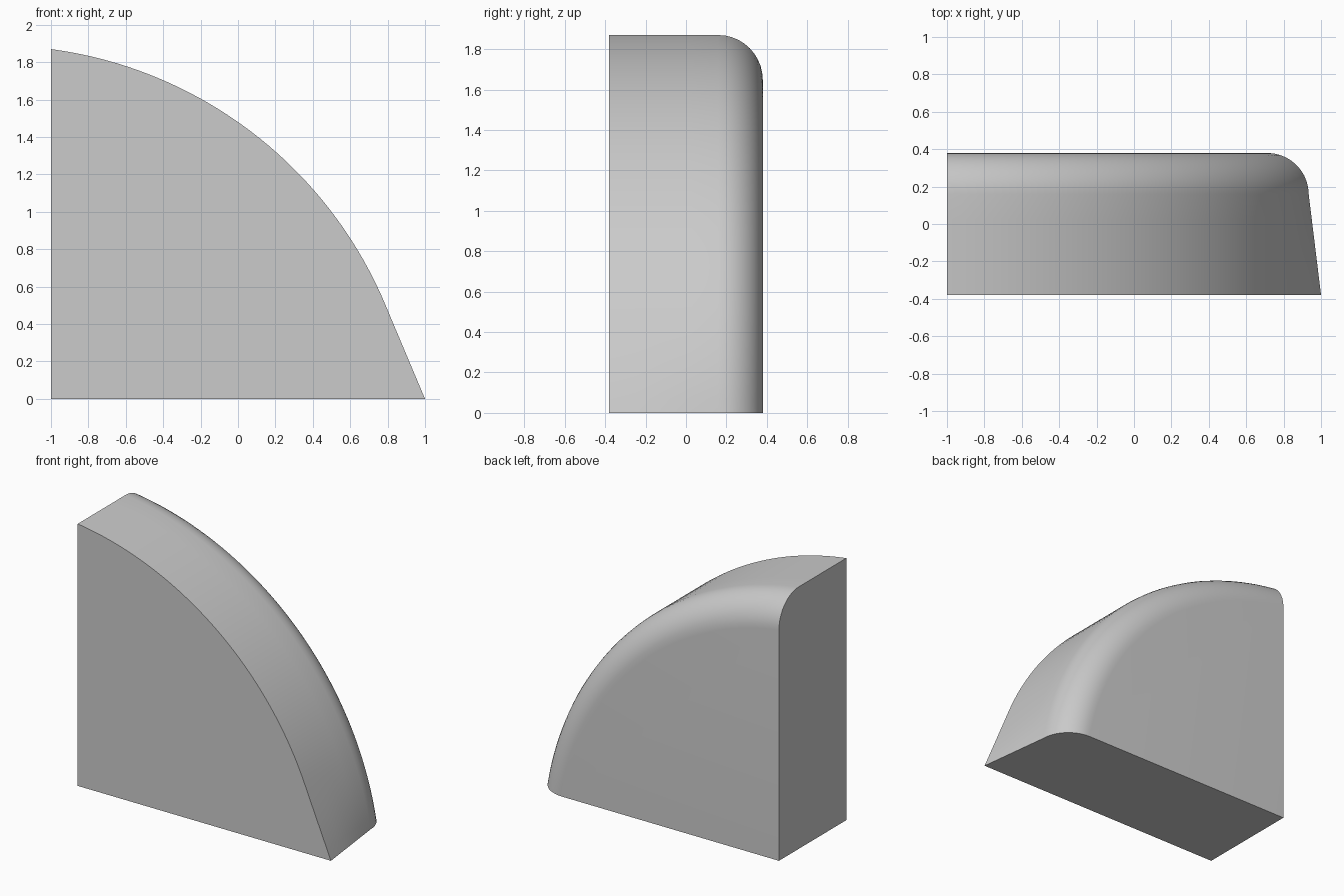
import bpy, bmesh
from math import sin, cos, asin, acos, pi

if "Cube" in bpy.data.objects:
    bpy.data.objects.remove(bpy.data.objects["Cube"])

CX, CZ, R = -1.299, -0.374, 2.264    # centre and radius of the curved outline
DEPTH, ROUND = 0.38, 0.22            # half depth, rounding of the back edge
N = 40
TIP_Z = 0.55                         # below this the front edge runs straight to the toe


def outline(inset, blend):
    """Arc from the floor to the left wall; blend pulls its foot out to the toe."""
    r = R - inset
    a0, a1 = asin(-CZ / r), acos((-1 - CX) / r)
    pts = []
    for i in range(N + 1):
        a = a0 + (a1 - a0) * i / N
        x, z = CX + r * cos(a), CZ + r * sin(a)
        if z < TIP_Z:
            line = 1 - z * (1 - 0.768) / TIP_Z
            x += (max(line, x) - x) * blend
        pts.append((x, z))
    pts[0] = (pts[0][0], 0)
    pts[-1] = (-1, pts[-1][1])
    return pts


# Sections from front to back: (y, inset, toe blend)
start = DEPTH - ROUND
sections = [(-DEPTH + (start + DEPTH) * k / 4, 0, 1 - k / 4) for k in range(5)]
for k in range(1, 11):
    t = k / 10 * pi / 2
    sections.append((start + ROUND * sin(t), ROUND * (1 - cos(t)), 0))

bm = bmesh.new()
rings = [[bm.verts.new((x, y, z)) for x, z in outline(d, b)] for y, d, b in sections]
front_corner = bm.verts.new((-1, -DEPTH, 0))
back_corner = bm.verts.new((-1, DEPTH, 0))

# Curved outer skin
for a, b in zip(rings, rings[1:]):
    for i in range(N):
        bm.faces.new((a[i], b[i], b[i + 1], a[i + 1]))

# Flat front, back, floor and left wall
bm.faces.new([front_corner] + rings[0])
bm.faces.new([back_corner] + rings[-1])
bm.faces.new([front_corner] + [r[0] for r in rings] + [back_corner])
bm.faces.new([front_corner] + [r[-1] for r in rings] + [back_corner])
bmesh.ops.recalc_face_normals(bm, faces=bm.faces)

mesh = bpy.data.meshes.new("rounded_quarter_block")
bm.to_mesh(mesh)
bm.free()
block = bpy.data.objects.new("rounded_quarter_block", mesh)
bpy.context.collection.objects.link(block)
bpy.context.view_layer.objects.active = block
block.select_set(True)
bpy.ops.object.shade_smooth_by_angle(angle=0.6)
